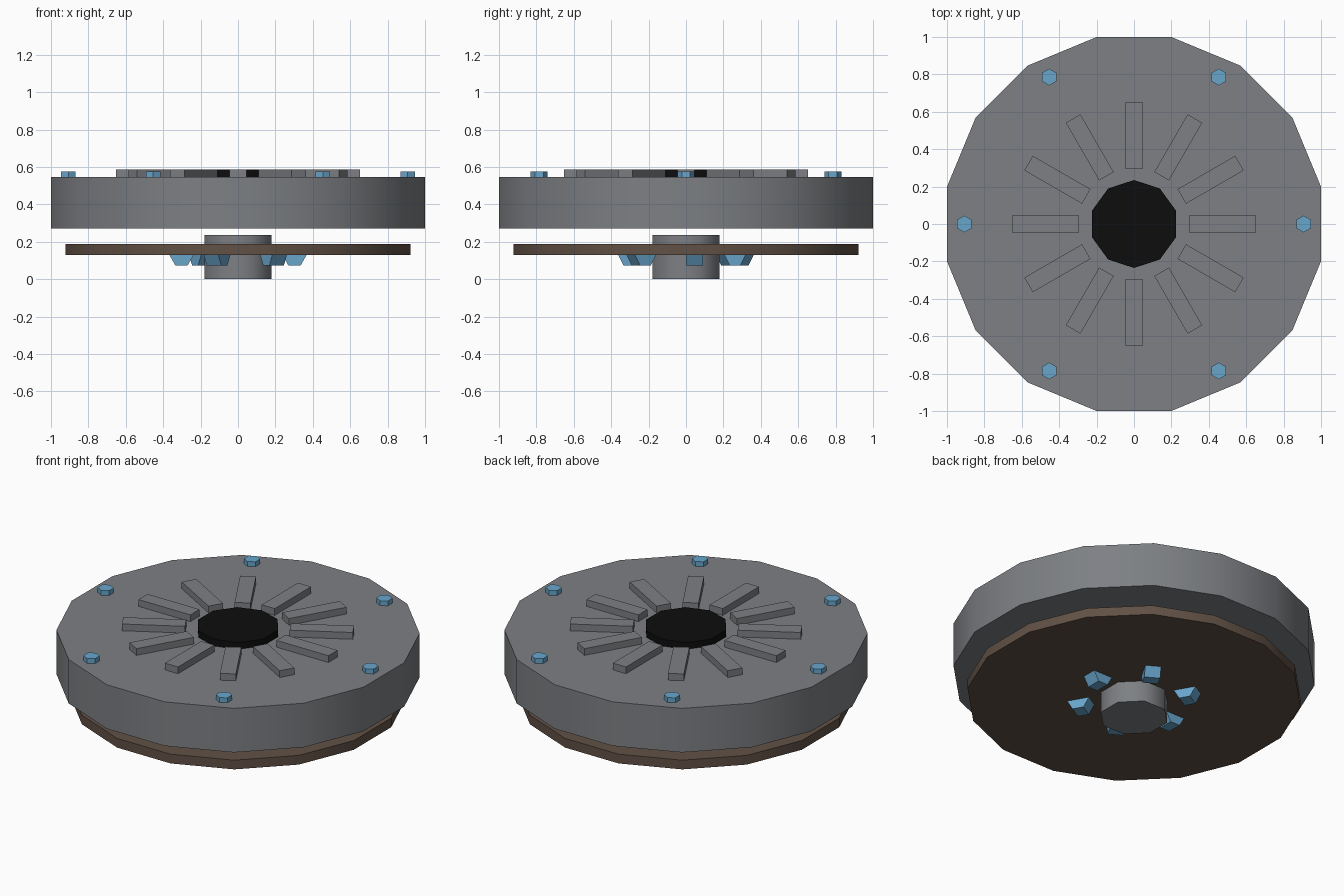
import bpy
from math import pi, cos, sin, radians
from mathutils import Matrix, Vector

cube = bpy.data.objects.get("Cube")
if cube:
    bpy.data.objects.remove(cube, do_unlink=True)


def material(name, rgb):
    m = bpy.data.materials.new(name)
    m.use_nodes = True
    m.diffuse_color = (*rgb, 1)
    m.node_tree.nodes["Principled BSDF"].inputs["Base Color"].default_value = (*rgb, 1)
    return m


steel = material("steel_grey", (0.205, 0.215, 0.23))
blue = material("bolt_blue", (0.14, 0.38, 0.60))
brown = material("friction_brown", (0.12, 0.082, 0.06))
black = material("bore_black", (0.004, 0.004, 0.004))


def finish(name, mat, matrix):
    obj = bpy.context.object
    obj.name = name
    obj.data.materials.append(mat)
    obj.data.transform(matrix)
    return obj


def prism(name, sides, apothem, z0, z1, mat, place=Matrix()):
    """Upright prism with a flat side towards +x."""
    bpy.ops.mesh.primitive_cylinder_add(
        vertices=sides, radius=apothem / cos(pi / sides), depth=z1 - z0)
    # the first vertex starts on +y; turn it half a step off +x
    turn = Matrix.Rotation(pi / sides - pi / 2, 4, "Z")
    lift = Matrix.Translation((0, 0, (z0 + z1) / 2))
    obj = finish(name, mat, place @ lift @ turn)
    bpy.ops.object.shade_smooth_by_angle(angle=radians(50))
    return obj


# Main stacked discs
prism("hub", 8, 0.18, 0, 0.235, steel)
prism("friction_disc", 16, 0.922, 0.13, 0.187, brown)
prism("pressure_cover", 16, 1.0, 0.272, 0.545, steel)
prism("centre_bore", 10, 0.2235, 0.54, 0.587, black)

# Diaphragm spring fingers
for i in range(12):
    bpy.ops.mesh.primitive_cube_add(size=1)
    place = Matrix.Rotation(i * pi / 6, 4, "Z") @ Matrix.Translation((0.473, 0, 0.5635))
    finish(f"spring_finger_{i + 1}", steel,
           place @ Matrix.Diagonal(Vector((0.356, 0.09, 0.047, 1))))

for i in range(6):
    a = i * pi / 3
    # Cover bolts all keep the same orientation
    prism(f"cover_bolt_{i + 1}", 6, 0.039, 0.54, 0.575, blue,
          Matrix.Translation((0.907 * cos(a), 0.907 * sin(a), 0)))
    # Damper springs lie tangentially, half sunk in the friction disc
    lay = (Matrix.Rotation(a, 4, "Z") @ Matrix.Translation((0.302, 0, 0.13))
           @ Matrix.Rotation(-pi / 2, 4, "X") @ Matrix.Rotation(pi / 6, 4, "Z"))
    prism(f"damper_spring_{i + 1}", 6, 0.0565, 0, 0.09, blue, lay)
